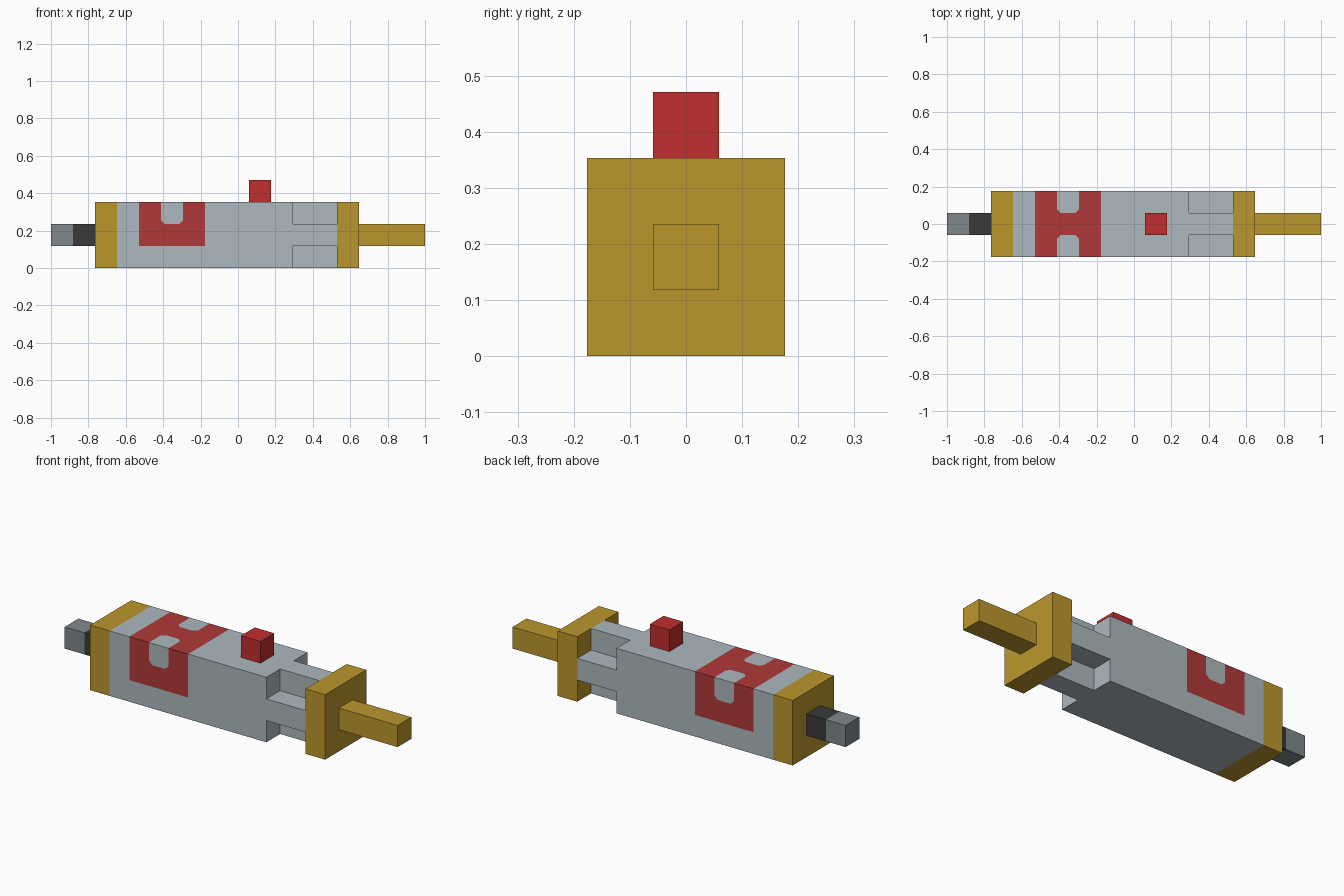
import bpy
import bmesh
from mathutils import Vector

U = 2 / 17          # the model is built on a 17-unit long grid
HALF = 1.5 * U      # half width of the body
PAINT_X = -1 + 5.5 * U
CHAMFER = 0.02

cube = bpy.data.objects.get("Cube")
if cube:
    bpy.data.objects.remove(cube, do_unlink=True)


def material(name, rgb):
    linear = [((c / 255 + 0.055) / 1.055) ** 2.4 for c in rgb] + [1]
    mat = bpy.data.materials.new(name)
    mat.use_nodes = True
    mat.diffuse_color = linear
    mat.node_tree.nodes["Principled BSDF"].inputs["Base Color"].default_value = linear
    return mat


grey = material("pale grey metal", (173, 185, 191))
gold = material("gold", (188, 150, 44))
paint = material("red paint", (176, 56, 56))
red = material("button red", (193, 46, 46))
dark = material("dark rubber", (58, 58, 58))
steel = material("steel grey", (128, 136, 140))


def finish(name, bm, *mats):
    bmesh.ops.recalc_face_normals(bm, faces=bm.faces)
    mesh = bpy.data.meshes.new(name)
    bm.to_mesh(mesh)
    bm.free()
    for mat in mats:
        mesh.materials.append(mat)
    obj = bpy.data.objects.new(name, mesh)
    bpy.context.collection.objects.link(obj)
    return obj


def box_mesh(x0, x1, z0, z1, width):
    """Box in grid units, x counted from the right-hand end, centred on y."""
    bm = bmesh.new()
    bmesh.ops.create_cube(bm, size=1)
    bmesh.ops.scale(bm, verts=bm.verts, vec=Vector((x1 - x0, width, z1 - z0)) * U)
    bmesh.ops.translate(bm, verts=bm.verts,
                        vec=(-1 + (x0 + x1) / 2 * U, 0, (z0 + z1) / 2 * U))
    return bm


def box(name, x0, x1, z0, z1, width, mat):
    return finish(name, box_mesh(x0, x1, z0, z1, width), mat)


def cut(bm, faces, point, normal):
    geom = set(faces)
    for f in faces:
        geom.update(f.edges)
        geom.update(f.verts)
    bmesh.ops.bisect_plane(bm, geom=list(geom), plane_co=point, plane_no=normal, dist=1e-6)


def wrap(face):
    """Offset from paint centre along x, and distance around from the top centreline."""
    c = face.calc_center_median()
    top = face.normal.z > 0.5
    return abs(c.x - PAINT_X), abs(c.y) if top else HALF + 3 * U - c.z


def in_slot(face):
    dx, t = wrap(face)
    return (abs(face.normal.x) < 0.5 and face.normal.z > -0.5
            and dx < U / 2 and U / 2 < t < 2.5 * U)


# Body: cut along the paint borders, then chamfer the slot corners
body = box_mesh(2, 11, 0, 3, 3)
for step in (3, 4, 5, 6, 7):
    cut(body, body.faces[:], (-1 + step * U, 0, 0), (1, 0, 0))
for y in (-U / 2, U / 2):
    cut(body, body.faces[:], (0, y, 0), (0, 1, 0))
for z in (U, 2 * U):
    cut(body, body.faces[:], (0, 0, z), (0, 0, 1))
body.normal_update()
for sx in (-1, 1):
    edge_x = PAINT_X + sx * (U / 2 - CHAMFER)
    for sy in (-1, 1):
        tops = [f for f in body.faces if in_slot(f) and f.normal.z > 0.5
                and f.calc_center_median().y * sy > 0]
        cut(body, tops, (edge_x, sy * U / 2, 3 * U), (sx, -sy, 0))
    sides = [f for f in body.faces if in_slot(f) and f.normal.z < 0.5]
    cut(body, sides, (edge_x, 0, 2 * U), (sx, 0, -1))
    body.normal_update()

# Body colours: gold end cap, red wrapped paint, grey elsewhere
for f in body.faces:
    dx, t = wrap(f)
    slot = in_slot(f) and dx + abs(t - HALF) < HALF - CHAMFER
    if f.calc_center_median().x < -1 + 3 * U:
        f.material_index = 1
    elif (abs(f.normal.x) < 0.5 and f.normal.z > -0.5
          and dx < HALF and t < 3.5 * U and not slot):
        f.material_index = 2
finish("body", body, grey, gold, paint)

# Ribbed neck: plus-shaped section extruded along x
neck = bmesh.new()
a, b = U / 2, HALF
section = []
for sy, sz in ((1, 1), (-1, 1), (-1, -1), (1, -1)):
    corner = [(b, a), (a, a), (a, b)]
    if sy * sz < 0:
        corner.reverse()
    section += [(sy * y, HALF + sz * z) for y, z in corner]
profile = neck.faces.new([neck.verts.new((-1 + 11 * U, y, z)) for y, z in section])
extruded = bmesh.ops.extrude_face_region(neck, geom=[profile], use_keep_orig=True)
bmesh.ops.translate(neck, vec=(2 * U, 0, 0),
                    verts=[v for v in extruded["geom"] if isinstance(v, bmesh.types.BMVert)])
finish("ribbed_neck", neck, grey)

# Ends and button
box("end_plate", 13, 14, 0, 3, 3, gold)
box("rod", 14, 17, 1, 2, 1, gold)
box("dark_collar", 1, 2, 1, 2, 1, dark)
box("steel_tip", 0, 1, 1, 2, 1, steel)
box("button", 9, 10, 3, 4, 1, red)
